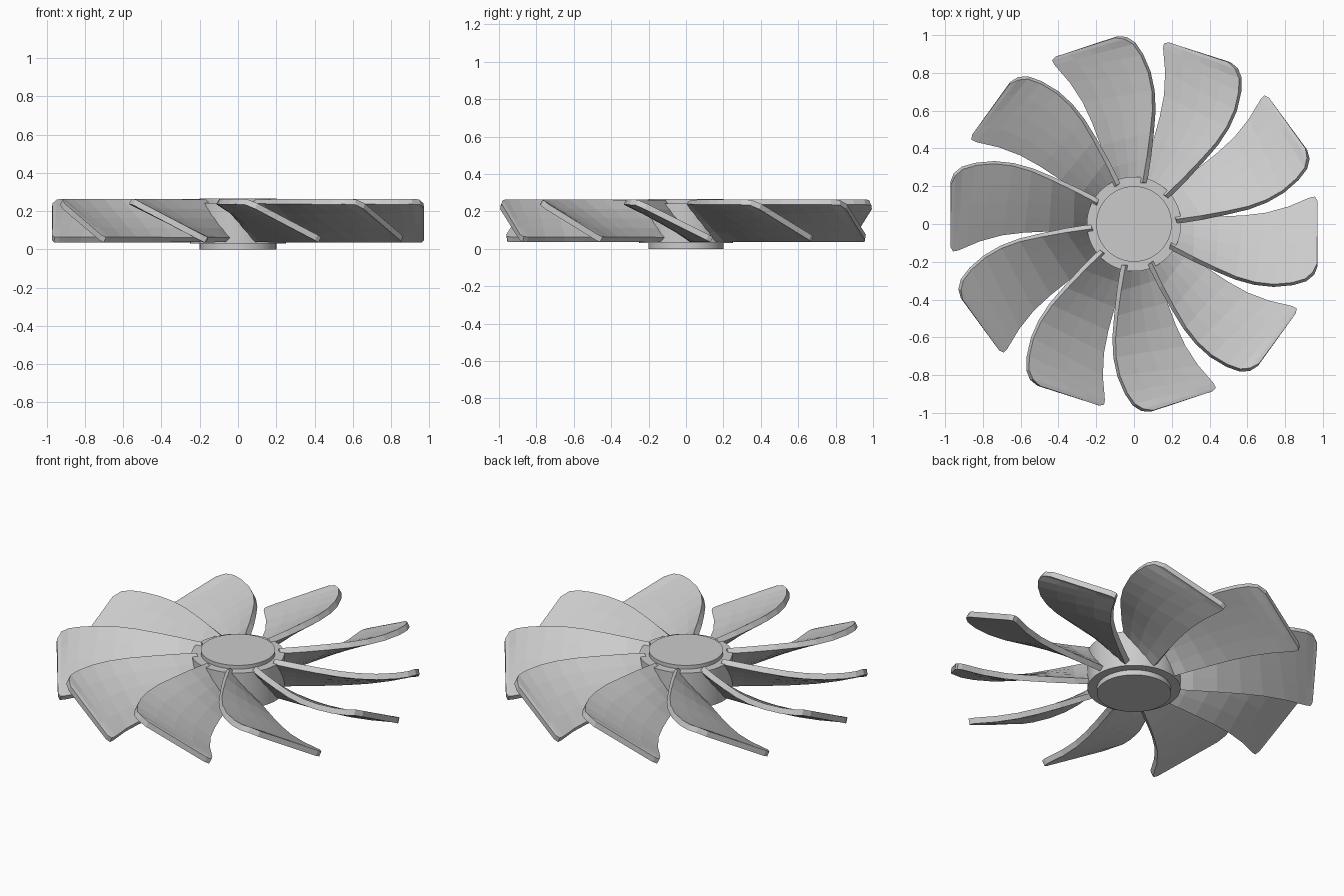
import bpy, bmesh, math
from mathutils import Matrix, Vector

if "Cube" in bpy.data.objects:
    bpy.data.objects.remove(bpy.data.objects["Cube"])

BLADES = 10
CHORD = 4

# Hub: stepped turned profile (radius, z)
profile = [(0, 0), (0.2, 0), (0.2, 0.03), (0.25, 0.03),
           (0.25, 0.243), (0.2, 0.243), (0.2, 0.265), (0, 0.265)]
bm = bmesh.new()
vs = [bm.verts.new((r, 0, z)) for r, z in profile]
es = [bm.edges.new(p) for p in zip(vs, vs[1:])]
bmesh.ops.spin(bm, geom=vs + es, axis=(0, 0, 1), cent=(0, 0, 0),
               angle=math.tau, steps=64, use_merge=True)
bmesh.ops.remove_doubles(bm, verts=bm.verts, dist=1e-5)
bmesh.ops.recalc_face_normals(bm, faces=bm.faces)
me = bpy.data.meshes.new("hub")
bm.to_mesh(me)
bm.free()
hub = bpy.data.objects.new("hub", me)
bpy.context.collection.objects.link(hub)
bpy.context.view_layer.objects.active = hub
hub.select_set(True)
bpy.ops.object.shade_smooth_by_angle(angle=math.radians(30))

# Blade: rows from root to tip between the low edge and the high edge
low = [(0.20, 0.024, 0.05), (0.32, 0.027, 0.05), (0.45, 0.03, 0.05), (0.58, 0.037, 0.05),
       (0.70, 0.052, 0.05), (0.82, 0.085, 0.05), (0.89, 0.115, 0.05),
       (0.935, 0.134, 0.05), (0.96, 0.138, 0.05), (0.971, 0.115, 0.061)]
high = [(0.19, -0.122, 0.25), (0.31, -0.184, 0.25), (0.43, -0.24, 0.25), (0.54, -0.287, 0.25),
        (0.64, -0.315, 0.25), (0.74, -0.326, 0.25), (0.84, -0.317, 0.25),
        (0.91, -0.296, 0.25), (0.95, -0.262, 0.247), (0.971, -0.215, 0.226)]
bm = bmesh.new()
rows = [[bm.verts.new(Vector(a).lerp(Vector(b), i / CHORD)) for i in range(CHORD + 1)]
        for a, b in zip(low, high)]
for r0, r1 in zip(rows, rows[1:]):
    for i in range(CHORD):
        bm.faces.new((r0[i], r0[i + 1], r1[i + 1], r1[i]))
bmesh.ops.recalc_face_normals(bm, faces=bm.faces)
blade_mesh = bpy.data.meshes.new("blade")
bm.to_mesh(blade_mesh)
bm.free()

# Ring of blades with thickness
for k in range(BLADES):
    ob = bpy.data.objects.new(f"blade_{k + 1}", blade_mesh)
    bpy.context.collection.objects.link(ob)
    ob.matrix_world = Matrix.Rotation(math.tau * k / BLADES, 4, 'Z')
    sol = ob.modifiers.new("thickness", 'SOLIDIFY')
    sol.thickness = 0.032
    sol.offset = 0
    sol.use_even_offset = True
